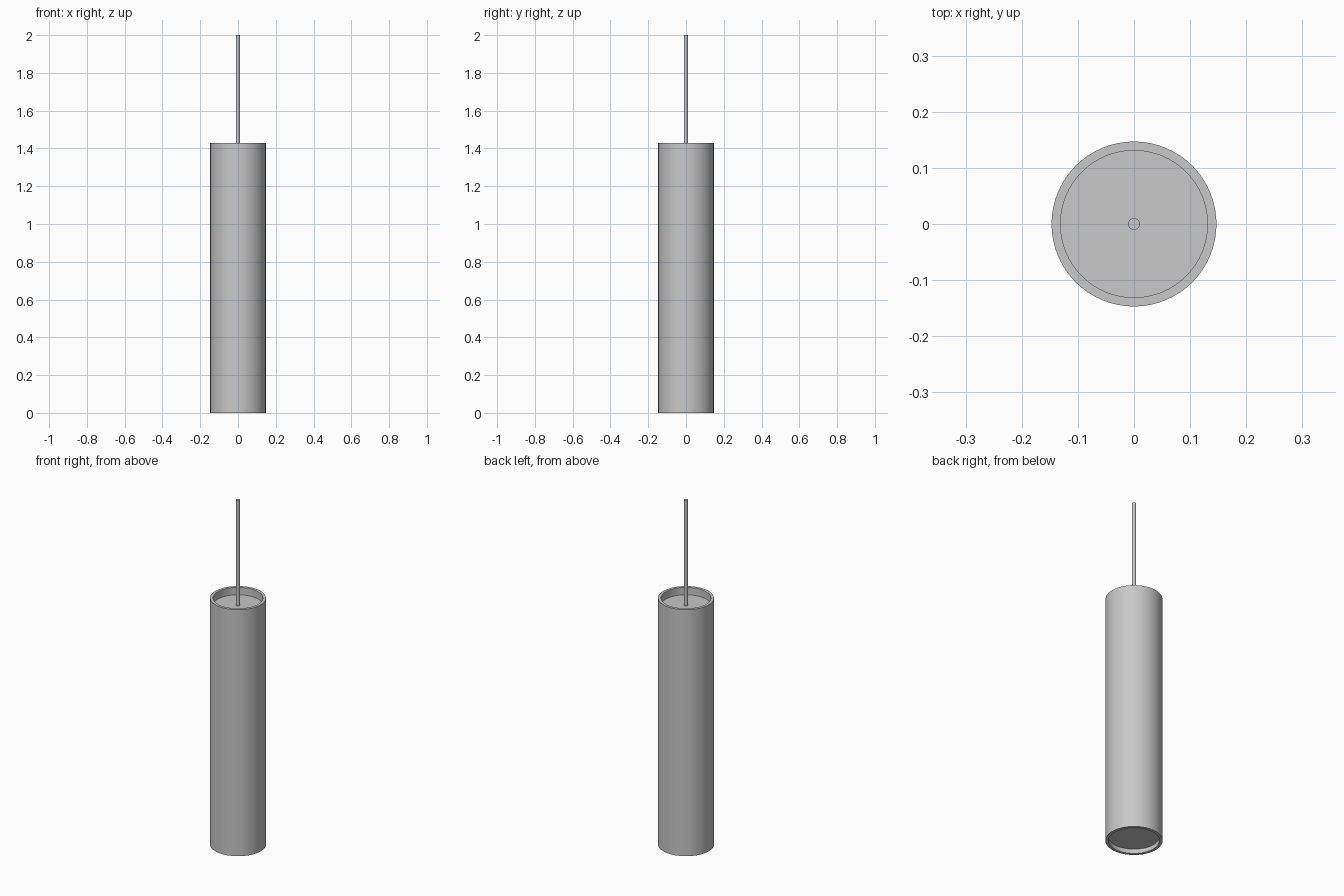
import bpy
import bmesh
import math

cube = bpy.data.objects.get("Cube")
if cube:
    bpy.data.objects.remove(cube, do_unlink=True)

# Single satin grey finish
grey = bpy.data.materials.new("satin_grey")
grey.use_nodes = True
colour = (0.58, 0.58, 0.58, 1.0)
grey.diffuse_color = colour
grey.node_tree.nodes["Principled BSDF"].inputs["Base Color"].default_value = colour

OUTER, INNER = 0.147, 0.131
TUBE_TOP, TOP_PLATE, BOTTOM_PLATE = 1.43, 1.387, 0.025
CORD_RADIUS, CORD_TOP = 0.0105, 2.0


def lathe(name, profile, segments, closed=False):
    """Spin an (r, z) profile around the z axis into a smooth solid."""
    bm = bmesh.new()
    verts = [bm.verts.new((r, 0, z)) for r, z in profile]
    pairs = list(zip(verts, verts[1:]))
    if closed:
        pairs.append((verts[-1], verts[0]))
    edges = [bm.edges.new(p) for p in pairs]
    bmesh.ops.spin(bm, geom=verts + edges, cent=(0, 0, 0), axis=(0, 0, 1),
                   angle=math.tau, steps=segments, use_duplicate=False)
    bmesh.ops.remove_doubles(bm, verts=bm.verts, dist=1e-5)
    bmesh.ops.recalc_face_normals(bm, faces=bm.faces)
    mesh = bpy.data.meshes.new(name)
    bm.to_mesh(mesh)
    bm.free()
    mesh.materials.append(grey)
    obj = bpy.data.objects.new(name, mesh)
    bpy.context.collection.objects.link(obj)
    bpy.ops.object.select_all(action='DESELECT')
    obj.select_set(True)
    bpy.context.view_layer.objects.active = obj
    bpy.ops.object.shade_smooth_by_angle(angle=math.radians(30))
    return obj


# Open tube with a flat rim at each end
lathe("shade_tube", [(OUTER, 0), (OUTER, TUBE_TOP), (INNER, TUBE_TOP), (INNER, 0)],
      64, closed=True)

# Core filling the tube, recessed at both ends
lathe("inner_core", [(0, BOTTOM_PLATE), (INNER, BOTTOM_PLATE),
                     (INNER, TOP_PLATE), (0, TOP_PLATE)], 64)

# Suspension cord rising from the top plate
lathe("suspension_cord", [(0, TOP_PLATE), (CORD_RADIUS, TOP_PLATE),
                          (CORD_RADIUS, CORD_TOP), (0, CORD_TOP)], 24)
